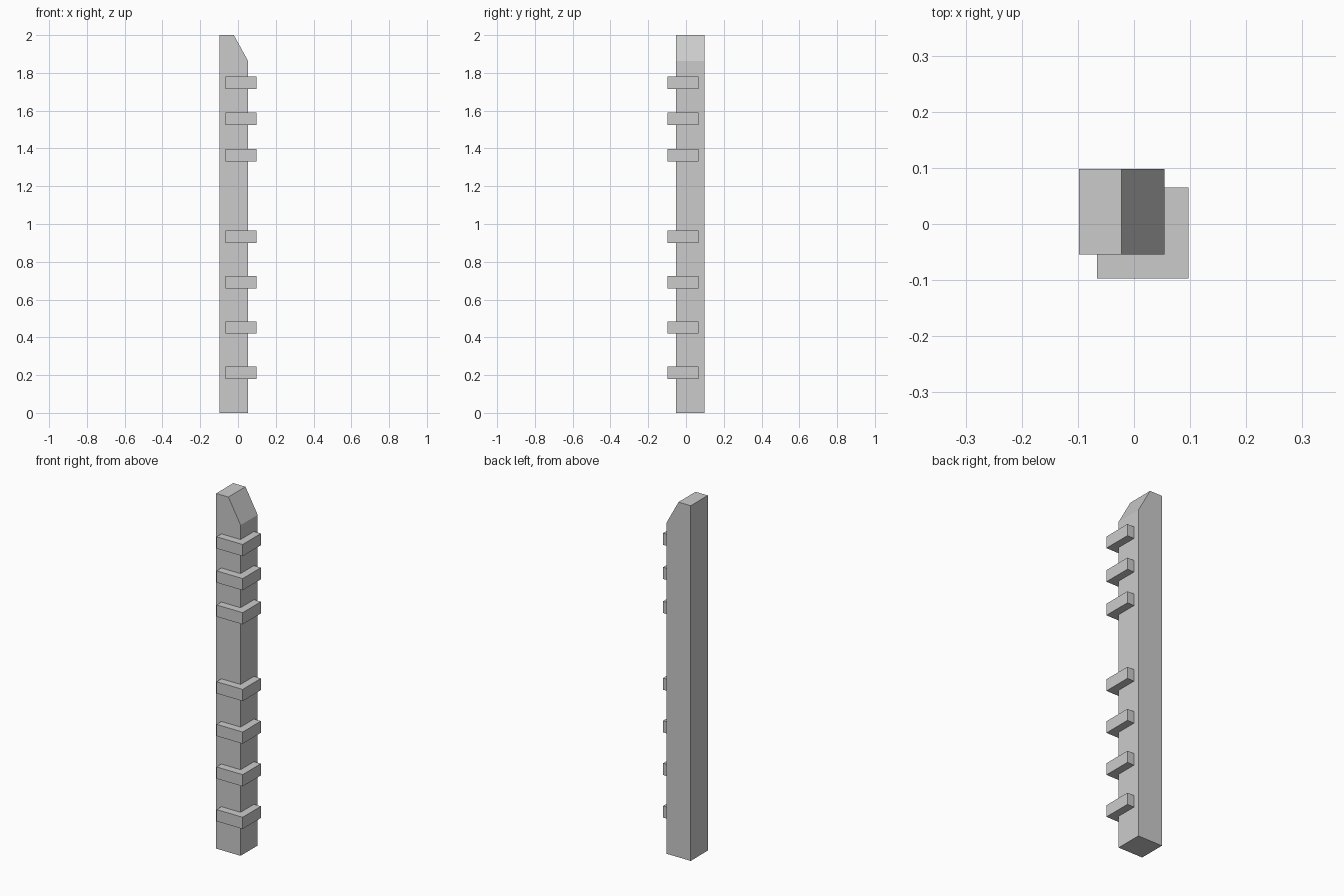
import bpy
import bmesh

cube = bpy.data.objects.get("Cube")
if cube:
    bpy.data.objects.remove(cube, do_unlink=True)

grey = bpy.data.materials.new("light_grey")
grey.use_nodes = True
colour = (0.6, 0.6, 0.6, 1)
grey.diffuse_color = colour
grey.node_tree.nodes["Principled BSDF"].inputs["Base Color"].default_value = colour


def extrude_profile(name, profile, y_front, y_back):
    """Extrude an x-z outline from front to back."""
    bm = bmesh.new()
    face = bm.faces.new([bm.verts.new((x, y_front, z)) for x, z in profile])
    result = bmesh.ops.extrude_face_region(bm, geom=[face])
    moved = [v for v in result["geom"] if isinstance(v, bmesh.types.BMVert)]
    bmesh.ops.translate(bm, verts=moved, vec=(0, y_back - y_front, 0))
    bmesh.ops.recalc_face_normals(bm, faces=bm.faces)
    mesh = bpy.data.meshes.new(name)
    bm.to_mesh(mesh)
    bm.free()
    mesh.materials.append(grey)
    obj = bpy.data.objects.new(name, mesh)
    bpy.context.collection.objects.link(obj)
    return obj


# Square post with a bevelled tip
post = [(-0.098, 0), (0.054, 0), (0.054, 1.862), (-0.022, 2), (-0.098, 2)]
extrude_profile("post", post, -0.054, 0.098)

# Blocks wrapped around the front left edge: four low, three high
half = 0.033
heights = [0.212, 0.452, 0.692, 0.932, 1.364, 1.556, 1.748]
for i, z in enumerate(heights, 1):
    outline = [(-0.066, z - half), (0.097, z - half),
               (0.097, z + half), (-0.066, z + half)]
    extrude_profile(f"edge_block_{i}", outline, -0.097, 0.065)
